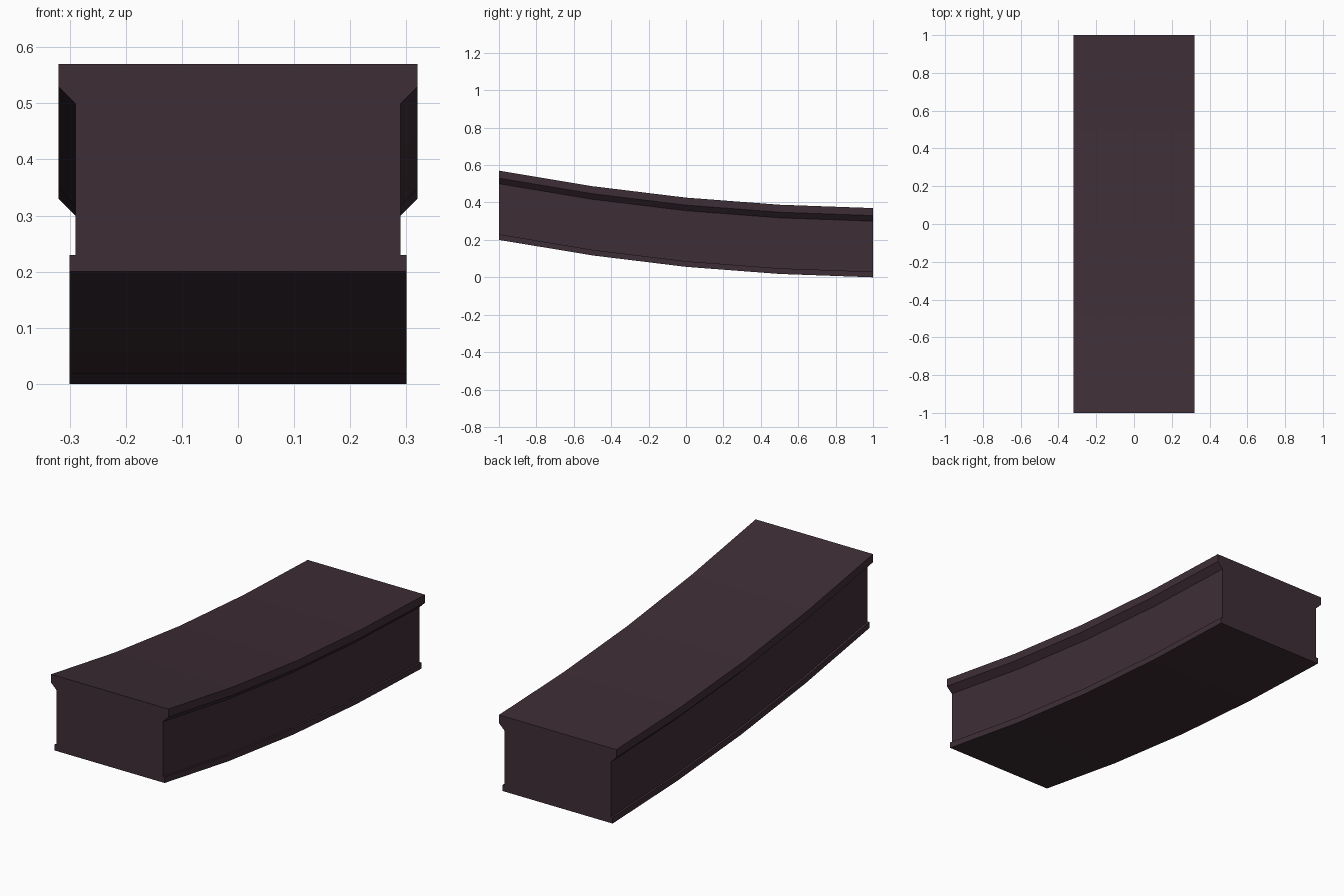
import bpy, bmesh

if "Cube" in bpy.data.objects:
    bpy.data.objects.remove(bpy.data.objects["Cube"])

# Single dark plum colour
mat = bpy.data.materials.new("dark plum")
mat.diffuse_color = (0.048, 0.027, 0.037, 1.0)
mat.use_nodes = True
mat.node_tree.nodes["Principled BSDF"].inputs["Base Color"].default_value = mat.diffuse_color

# Right half of the cross-section (x, z): bottom lip, wall, flared top ledge
half = [(0.30, 0.0), (0.30, 0.03), (0.29, 0.03),
        (0.29, 0.30), (0.32, 0.33), (0.32, 0.37)]
profile = half + [(-x, z) for x, z in reversed(half)]

# Sagging path (y, height)
path = [(-1.0, 0.20), (-0.5, 0.117), (0.0, 0.056), (0.5, 0.018), (1.0, 0.0)]

# Sweep the profile along the path and cap both ends
bm = bmesh.new()
rings = [[bm.verts.new((x, y, z + h)) for x, z in profile] for y, h in path]
n = len(profile)
for a, b in zip(rings, rings[1:]):
    for i in range(n):
        j = (i + 1) % n
        bm.faces.new((a[i], a[j], b[j], b[i]))
bm.faces.new(rings[0])
bm.faces.new(rings[-1][::-1])
bmesh.ops.recalc_face_normals(bm, faces=bm.faces)

mesh = bpy.data.meshes.new("curved_beam")
bm.to_mesh(mesh)
bm.free()
mesh.materials.append(mat)
beam = bpy.data.objects.new("curved_beam", mesh)
bpy.context.collection.objects.link(beam)
